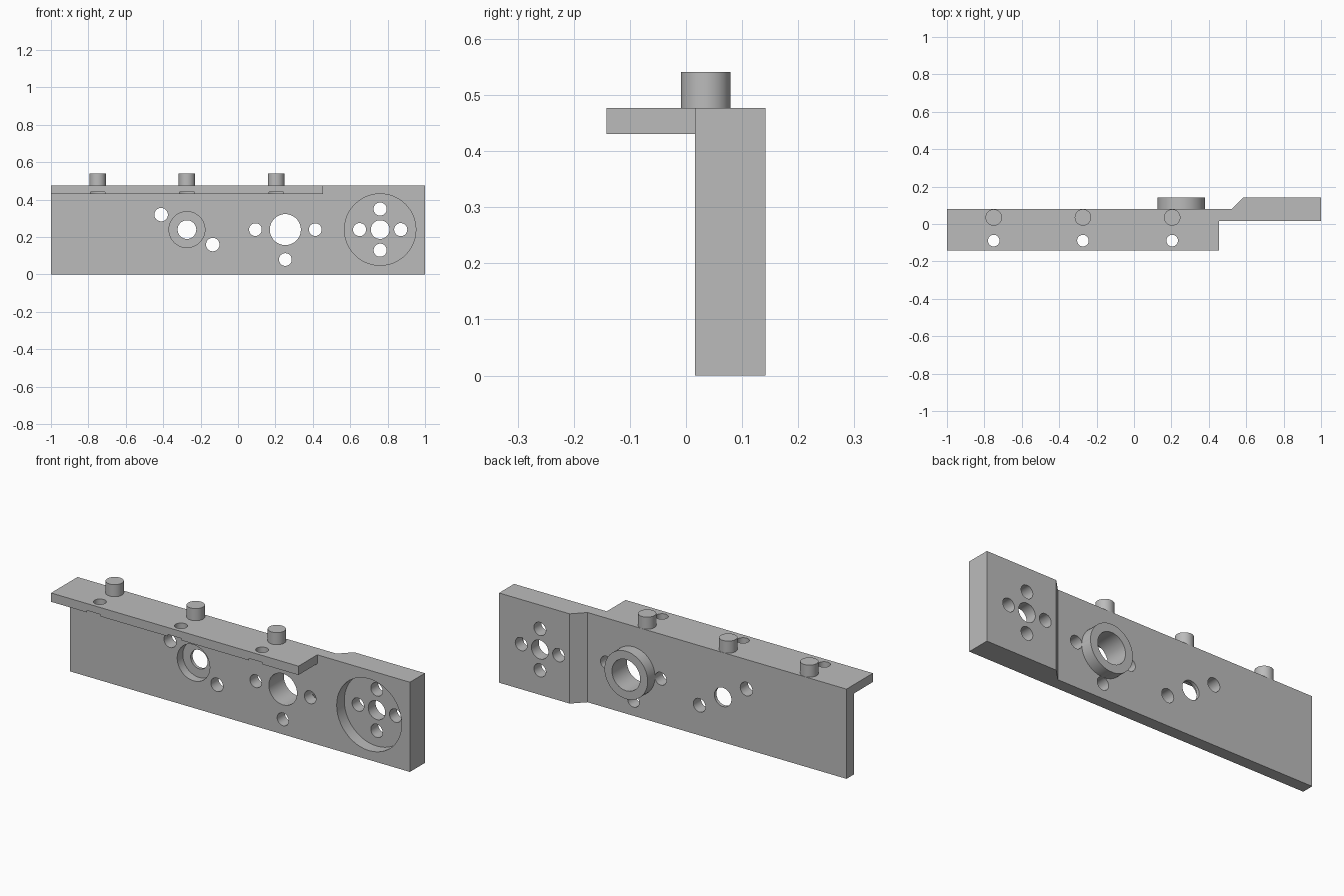
import bpy, bmesh, math
from mathutils import Matrix, Vector

cube = bpy.data.objects.get("Cube")
if cube:
    bpy.data.objects.remove(cube, do_unlink=True)

grey = bpy.data.materials.new("machined grey")
grey.use_nodes = True
grey.diffuse_color = (0.5, 0.5, 0.5, 1)
grey.node_tree.nodes["Principled BSDF"].inputs["Base Color"].default_value = (0.5, 0.5, 0.5, 1)

TOP = 0.477        # top of the plate and flange
FRONT, BACK, REAR = 0.016, 0.08, 0.142   # plate front, plate back, thick end back
LEDGE = 0.43       # underside of the flange
MID = 0.24         # height of the hole row


def add_object(name, bm):
    bmesh.ops.recalc_face_normals(bm, faces=bm.faces)
    mesh = bpy.data.meshes.new(name)
    bm.to_mesh(mesh)
    bm.free()
    mesh.materials.append(grey)
    obj = bpy.data.objects.new(name, mesh)
    bpy.context.collection.objects.link(obj)
    return obj


def prism(name, outline, z0, z1):
    bm = bmesh.new()
    face = bm.faces.new([bm.verts.new((x, y, z0)) for x, y in outline])
    ext = bmesh.ops.extrude_face_region(bm, geom=[face])
    verts = [v for v in ext["geom"] if isinstance(v, bmesh.types.BMVert)]
    bmesh.ops.translate(bm, verts=verts, vec=(0, 0, z1 - z0))
    return add_object(name, bm)


def cylinder(name, start, end, radius):
    a, b = Vector(start), Vector(end)
    turn = (b - a).to_track_quat("Z", "Y").to_matrix().to_4x4()
    bm = bmesh.new()
    bmesh.ops.create_cone(bm, cap_ends=True, segments=48, radius1=radius, radius2=radius,
                          depth=(b - a).length, matrix=Matrix.Translation((a + b) / 2) @ turn)
    return add_object(name, bm)


def combine(target, tool, operation):
    mod = target.modifiers.new("combine", "BOOLEAN")
    mod.object, mod.operation, mod.solver = tool, operation, "EXACT"
    bpy.context.view_layer.objects.active = target
    bpy.ops.object.modifier_apply(modifier=mod.name)
    bpy.data.objects.remove(tool, do_unlink=True)


def bore(target, x, z, radius, y0=-0.1, y1=0.3):
    combine(target, cylinder("cutter", (x, y0, z), (x, y1, z), radius), "DIFFERENCE")


# Upright plate with a thicker, chamfered end
plate = prism("upright_plate", [(-1, FRONT), (1, FRONT), (1, REAR), (0.585, REAR),
                                (0.523, BACK), (-1, BACK)], 0, TOP)

# Raised ring on the back
hub_x = 0.253
combine(plate, cylinder("ring", (hub_x, 0.05, MID), (hub_x, REAR, MID), 0.127), "UNION")
bore(plate, hub_x, MID, 0.083)
for dx, dz in ((-0.16, 0), (0.16, 0), (0, -0.16)):
    bore(plate, hub_x + dx, MID + dz, 0.034)

# Small recessed bore with two diagonal holes
seat_x = -0.273
bore(plate, seat_x, MID, 0.096, y1=0.063)
bore(plate, seat_x, MID, 0.05)
for side in (-1, 1):
    bore(plate, seat_x + side * 0.138, MID - side * 0.08, 0.036)

# Large recess with a cross of holes in the thick end
pocket_x = 0.76
bore(plate, pocket_x, MID, 0.191, y1=BACK)
bore(plate, pocket_x, MID, 0.05)
for k in range(4):
    a = k * math.pi / 2
    bore(plate, pocket_x + 0.11 * math.cos(a), MID + 0.11 * math.sin(a), 0.035)

# Top flange with holes counterbored from below, and pins on the plate's top edge
flange = prism("top_flange", [(-1, -REAR), (0.455, -REAR), (0.455, FRONT), (-1, FRONT)], LEDGE, TOP)
parts = [plate, flange]
for i, x in enumerate((-0.75, -0.273, 0.204)):
    y = -0.089
    combine(flange, cylinder("cutter", (x, y, 0.3), (x, y, 0.6), 0.031), "DIFFERENCE")
    combine(flange, cylinder("cutter", (x, y, 0.3), (x, y, LEDGE + 0.01), 0.066), "DIFFERENCE")
    parts.append(cylinder(f"locating_pin_{i + 1}", (x, 0.035, TOP), (x, 0.035, 0.541), 0.044))

# Smooth the round walls, keep the edges sharp
bpy.ops.object.select_all(action="DESELECT")
for part in parts:
    part.select_set(True)
bpy.context.view_layer.objects.active = plate
bpy.ops.object.shade_smooth_by_angle(angle=math.radians(30))
